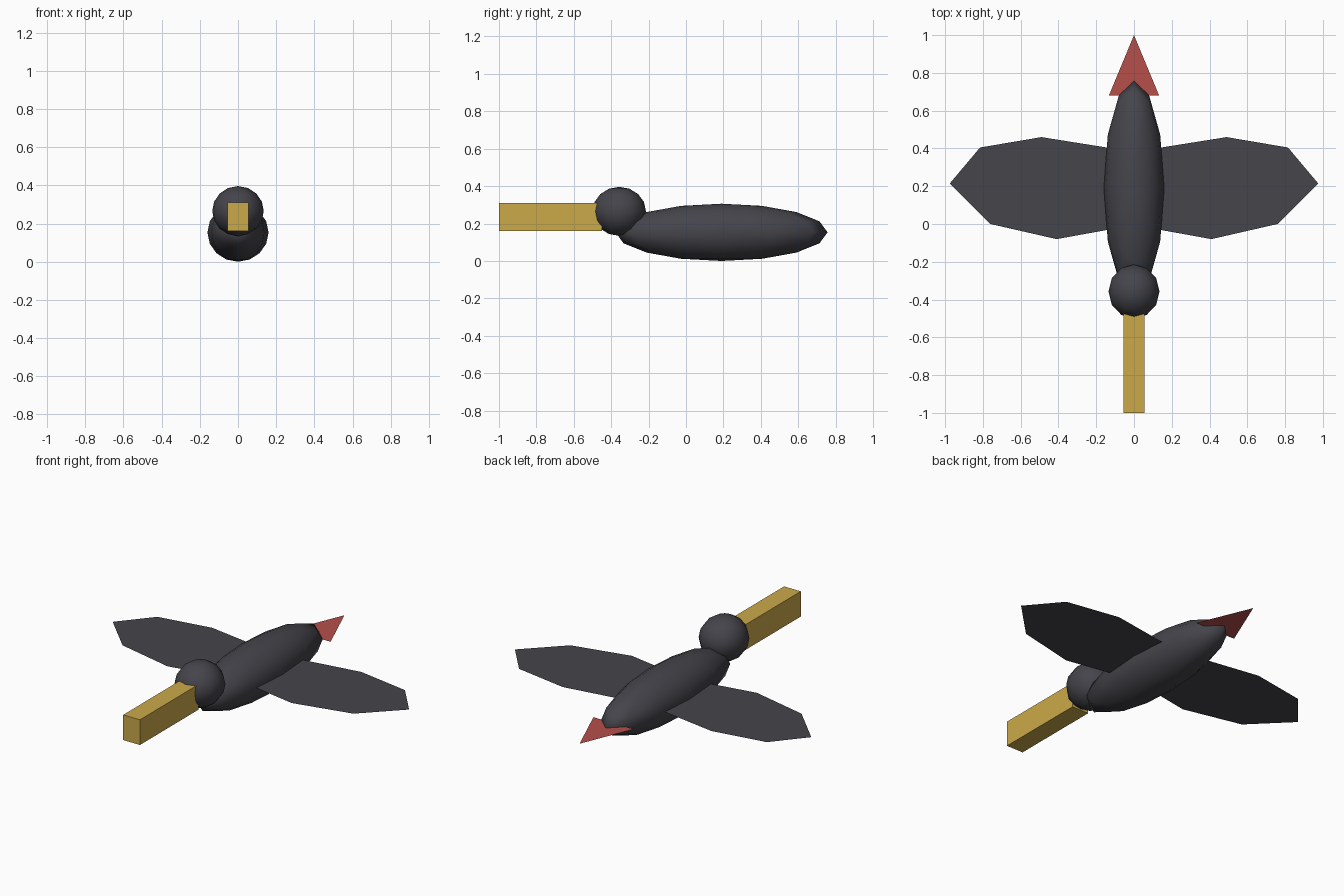
import bpy
from mathutils import Matrix, Vector

cube = bpy.data.objects.get("Cube")
if cube:
    bpy.data.objects.remove(cube, do_unlink=True)

MID = 0.153  # height of the body axis, wings and tail


def material(name, rgb):
    mat = bpy.data.materials.new(name)
    mat.use_nodes = True
    colour = (*rgb, 1)
    mat.diffuse_color = colour
    bsdf = mat.node_tree.nodes["Principled BSDF"]
    bsdf.inputs["Base Color"].default_value = colour
    bsdf.inputs["Roughness"].default_value = 0.8
    return mat


charcoal = material("charcoal", (0.058, 0.058, 0.07))
gold = material("gold", (0.6, 0.4, 0.068))
red = material("red", (0.47, 0.08, 0.07))


def ellipsoid(name, centre, radii):
    bpy.ops.mesh.primitive_uv_sphere_add(segments=12, ring_count=8, radius=1)
    ob = bpy.context.object
    ob.name = name
    ob.data.transform(Matrix.Diagonal((*radii, 1)))
    ob.location = centre
    ob.data.materials.append(charcoal)
    bpy.ops.object.shade_smooth()
    return ob


def box(name, low, high, mat):
    low, high = Vector(low), Vector(high)
    bpy.ops.mesh.primitive_cube_add(size=1)
    ob = bpy.context.object
    ob.name = name
    ob.data.transform(Matrix.Diagonal((*(high - low), 1)))
    ob.location = (low + high) / 2
    ob.data.materials.append(mat)
    return ob


def flat_sheet(name, outline, mat, side=1):
    # Thin single sheet; the order is flipped when mirrored so it faces up
    points = [(x * side, y, MID) for x, y in outline]
    if side < 0:
        points.reverse()
    mesh = bpy.data.meshes.new(name)
    mesh.from_pydata(points, [], [list(range(len(points)))])
    mesh.materials.append(mat)
    ob = bpy.data.objects.new(name, mesh)
    bpy.context.collection.objects.link(ob)
    return ob


# Body and head
ellipsoid("body", (0, 0.19, MID), (0.16, 0.567, MID))
ellipsoid("head", (0, -0.357, 0.265), (0.135, 0.143, 0.131))

# Long square beak
box("beak", (-0.055, -1, 0.16), (0.055, -0.45, 0.31), gold)

# Wings, counter-clockwise from the front of the root
wing = [(0.05, -0.015), (0.41, -0.08), (0.76, 0), (0.975, 0.215),
        (0.815, 0.405), (0.49, 0.46), (0.05, 0.39)]
flat_sheet("left_wing", wing, charcoal)
flat_sheet("right_wing", wing, charcoal, -1)

# Pointed tail
flat_sheet("tail", [(-0.133, 0.68), (0.133, 0.68), (0, 1)], red)
